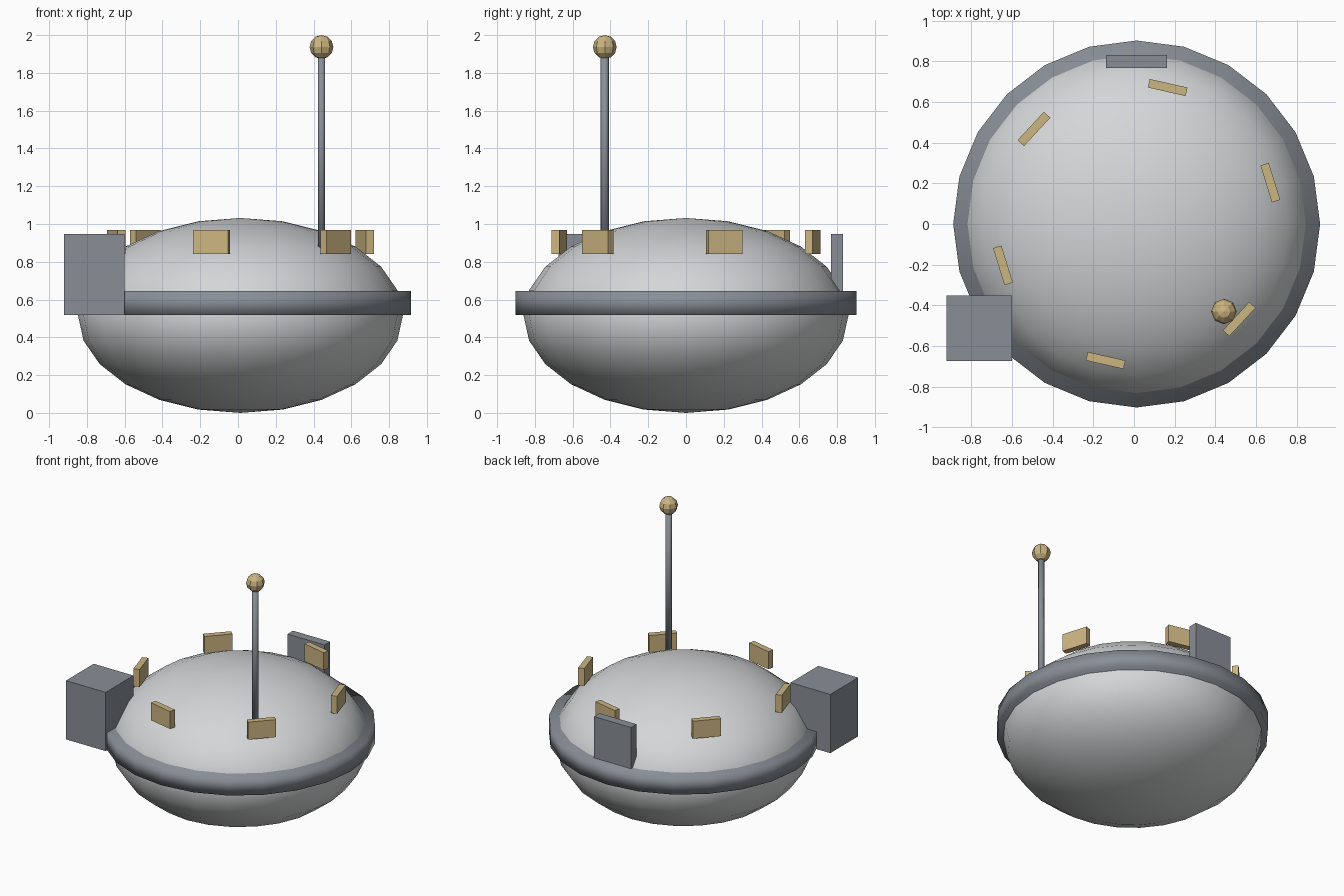
import bpy
from math import cos, sin, radians

cube = bpy.data.objects.get("Cube")
if cube:
    bpy.data.objects.remove(cube, do_unlink=True)


def make_material(name, rgb):
    mat = bpy.data.materials.new(name)
    mat.use_nodes = True
    color = (*rgb, 1.0)
    mat.diffuse_color = color
    mat.node_tree.nodes["Principled BSDF"].inputs["Base Color"].default_value = color
    return mat


pale_grey = make_material("pale grey", (0.66, 0.67, 0.68))
steel_grey = make_material("steel grey", (0.25, 0.275, 0.31))
sand_yellow = make_material("sand yellow", (0.60, 0.46, 0.22))


def finish(name, mat, smooth=False):
    obj = bpy.context.object
    obj.name = name
    obj.data.materials.append(mat)
    if smooth:
        bpy.ops.object.shade_smooth()
    return obj


def box(name, mat, location, size, turn=0.0):
    bpy.ops.mesh.primitive_cube_add(size=1, location=location, rotation=(0, 0, turn))
    bpy.context.object.scale = size
    return finish(name, mat)


CENTER_X = 0.013
HULL_RADIUS = 0.86

# Flattened hull
bpy.ops.mesh.primitive_uv_sphere_add(
    segments=24, ring_count=12, radius=HULL_RADIUS, location=(CENTER_X, 0, 0.516))
bpy.context.object.scale.z = 0.6
finish("hull", pale_grey, smooth=True)

# Rim band around the hull, softly shaded across its edges
bpy.ops.mesh.primitive_cylinder_add(
    vertices=24, radius=0.902, depth=0.128, location=(CENTER_X, 0, 0.582))
finish("rim_band", steel_grey, smooth=True)

# Side engine block and rear plate
box("engine_block", steel_grey, (-0.761, -0.513, 0.733), (0.322, 0.322, 0.43))
box("rear_plate", steel_grey, (CENTER_X, 0.80, 0.733), (0.30, 0.064, 0.43))

# Ring of upright panels, tangent to the dome
for i in range(6):
    angle = 0.3 + radians(60 * i)
    place = (CENTER_X + 0.688 * cos(angle), 0.688 * sin(angle), 0.905)
    box(f"panel_{i + 1}", sand_yellow, place, (0.043, 0.19, 0.128), angle)

# Antenna mast with a faceted ball on top
MAST = (0.442, -0.43)
bpy.ops.mesh.primitive_cylinder_add(
    vertices=6, radius=0.0215, depth=1.1, location=(*MAST, 1.39))
finish("antenna_mast", steel_grey, smooth=True)
bpy.ops.mesh.primitive_uv_sphere_add(
    segments=8, ring_count=6, radius=0.063, location=(*MAST, 1.937))
finish("antenna_ball", sand_yellow)
